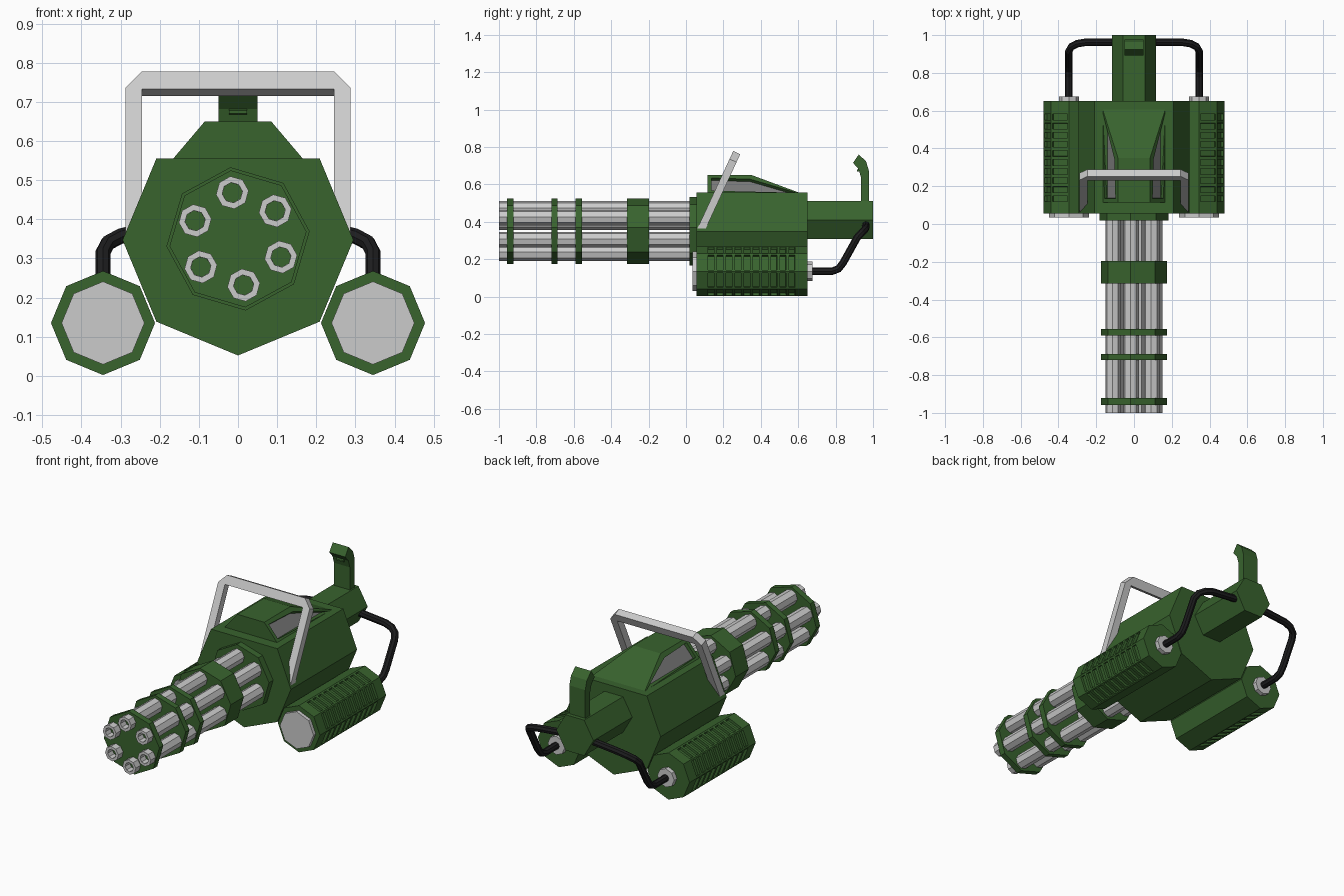
import bpy, bmesh, math
from mathutils import Vector

if "Cube" in bpy.data.objects:
    bpy.data.objects.remove(bpy.data.objects["Cube"])


def material(name, rgb):
    m = bpy.data.materials.new(name)
    m.diffuse_color = (*rgb, 1)
    m.use_nodes = True
    m.node_tree.nodes["Principled BSDF"].inputs["Base Color"].default_value = m.diffuse_color
    return m


GREEN = material("green_paint", (0.04, 0.125, 0.027))
BLACK = material("black_rubber", (0.012, 0.012, 0.013))
GREY = material("bare_metal", (0.19, 0.19, 0.19))


def finish(name, bm, mats=(), mirror=False):
    bmesh.ops.recalc_face_normals(bm, faces=bm.faces)
    me = bpy.data.meshes.new(name)
    bm.to_mesh(me)
    bm.free()
    ob = bpy.data.objects.new(name, me)
    bpy.context.collection.objects.link(ob)
    for m in mats:
        me.materials.append(m)
    if mirror:
        ob.modifiers.new("mirror", "MIRROR").use_mirror_merge = False
    return ob


def loft(rings):
    """Closed solid through rings of matching points."""
    bm = bmesh.new()
    vs = [[bm.verts.new(p) for p in r] for r in rings]
    n = len(vs[0])
    for a, b in zip(vs, vs[1:]):
        for i in range(n):
            j = (i + 1) % n
            bm.faces.new((a[i], a[j], b[j], b[i]))
    bm.faces.new(vs[0])
    bm.faces.new(vs[-1])
    bmesh.ops.recalc_face_normals(bm, faces=bm.faces)
    return bm


def prism(profile, *ys):
    """Profile in (x, z) carried along y through the stations ys."""
    return loft([[(x, y, z) for x, z in profile] for y in ys])


def ngon(cx, cz, r, n=8, turn=0.0):
    return [(cx + r * math.cos(math.radians(turn) + math.tau * i / n),
             cz + r * math.sin(math.radians(turn) + math.tau * i / n)) for i in range(n)]


# Main housing: octagon with its top corner cut flat
housing = [p for i, p in enumerate(ngon(0, 0.347, 0.295)) if i != 2]
finish("main_housing", prism(housing, 0.055, 0.65), [GREEN])

# Top cover with sloping back and recessed grey side panels
bm = loft([[(-0.17, 0.115, 0.55), (0.17, 0.115, 0.55), (0.17, 0.62, 0.55), (-0.17, 0.62, 0.55)],
           [(-0.085, 0.115, 0.65), (0.085, 0.115, 0.65), (0.085, 0.35, 0.65), (-0.085, 0.35, 0.65)]])
sides = [f for f in bm.faces if abs(f.normal.x) > 0.5]
bmesh.ops.inset_individual(bm, faces=sides, thickness=0.03, depth=0)
bmesh.ops.inset_individual(bm, faces=sides, thickness=0.0005, depth=-0.02)
for f in sides:
    f.material_index = 1
finish("top_cover", bm, [GREEN, GREY])

# Barrel cluster: six octagonal barrels with bored muzzles
for k in range(6):
    a = math.radians(97 + 60 * k)
    cx, cz = 0.119 * math.cos(a), 0.35 + 0.119 * math.sin(a)
    bm = prism(ngon(cx, cz, 0.042, 8, 7), -1.0, 0.05)
    muzzle = [f for f in bm.faces if f.normal.y < -0.9]
    bmesh.ops.inset_individual(bm, faces=muzzle, thickness=0.016, depth=0)
    bmesh.ops.inset_individual(bm, faces=muzzle, thickness=0.0005, depth=-0.06)
    finish(f"barrel_{k + 1}", bm)

# Barrel clamps and mounting flange
for i, (y0, y1, r) in enumerate([(-0.957, -0.922, 0.176), (-0.72, -0.687, 0.176),
                                 (-0.59, -0.556, 0.176), (-0.315, -0.197, 0.176)]):
    finish(f"barrel_clamp_{i + 1}", prism(ngon(0, 0.35, r, 8, 6), y0, y1), [GREEN])
finish("barrel_flange", prism(ngon(0, 0.35, 0.184, 8, 6), 0.018, 0.06), [GREEN])

# Side drums with rows of recessed cooling slots on the outer faces
CX, CZ = 0.345, 0.135
bm = prism(ngon(CX, CZ, 0.133), 0.055, *[0.11 + 0.048 * i for i in range(11)], 0.65)
slots = []
for f in bm.faces:
    c = f.calc_center_median()
    if 0.11 < c.y < 0.59 and c.x > CX + 0.01 and abs(f.normal.y) < 0.5:
        slots.append(f)
bmesh.ops.inset_individual(bm, faces=slots, thickness=0.012, depth=0)
bmesh.ops.inset_individual(bm, faces=slots, thickness=0.0005, depth=-0.014)
finish("side_drums", bm, [GREEN], mirror=True)
finish("drum_front_plates", prism(ngon(CX, CZ, 0.106), 0.035, 0.06), mirror=True)
finish("drum_hose_fittings", prism(ngon(CX, CZ, 0.053), 0.645, 0.675), mirror=True)

# Hexagonal tail
finish("tail", prism(ngon(0, 0.41, 0.117, 6), 0.64, 1.0), [GREEN])

# Rear hooked post and its small lug
hook = [(0.935, 0.48), (0.935, 0.64), (0.922, 0.682), (0.893, 0.715), (0.924, 0.76),
        (0.963, 0.722), (0.978, 0.672), (0.978, 0.48)]
finish("rear_hook", loft([[(x, y, z) for y, z in hook] for x in (-0.05, 0.05)]), [GREEN])
lug = [(0.94, 0.665), (0.914, 0.67), (0.914, 0.678), (0.94, 0.69)]
finish("hook_lug", loft([[(x, y, z) for y, z in lug] for x in (-0.023, 0.023)]), [GREEN])

# Carry handle: flat frame leaning back
u = Vector((0, 0.42, 0.9075))
v = Vector((0, 0.9075, -0.42))
base = Vector((0, 0.06, 0.362))
L = 0.4585
frame = [(0.288, -0.005), (0.288, L - 0.047), (0.245, L), (-0.245, L), (-0.288, L - 0.047),
         (-0.288, -0.005), (-0.245, -0.005), (-0.245, L - 0.05), (0.245, L - 0.05), (0.245, -0.005)]
finish("carry_handle", loft([[base + Vector((x, 0, 0)) + u * h + v * d for x, h in frame]
                             for d in (0, 0.041)]))

# Hoses from the drums to the tail
path = [(0.345, 0.66, 0.135), (0.345, 0.78, 0.135), (0.345, 0.815, 0.148), (0.345, 0.84, 0.18),
        (0.345, 0.915, 0.315), (0.332, 0.938, 0.34), (0.3, 0.955, 0.357), (0.255, 0.962, 0.368),
        (0.08, 0.962, 0.385)]
for side, s in (("left", -1), ("right", 1)):
    cu = bpy.data.curves.new(f"hose_{side}", "CURVE")
    cu.dimensions = "3D"
    cu.bevel_depth = 0.02
    cu.bevel_resolution = 2
    sp = cu.splines.new("POLY")
    sp.points.add(len(path) - 1)
    for p, (x, y, z) in zip(sp.points, path):
        p.co = (s * x, y, z, 1)
    sp.use_smooth = False
    cu.materials.append(BLACK)
    bpy.context.collection.objects.link(bpy.data.objects.new(f"hose_{side}", cu))
